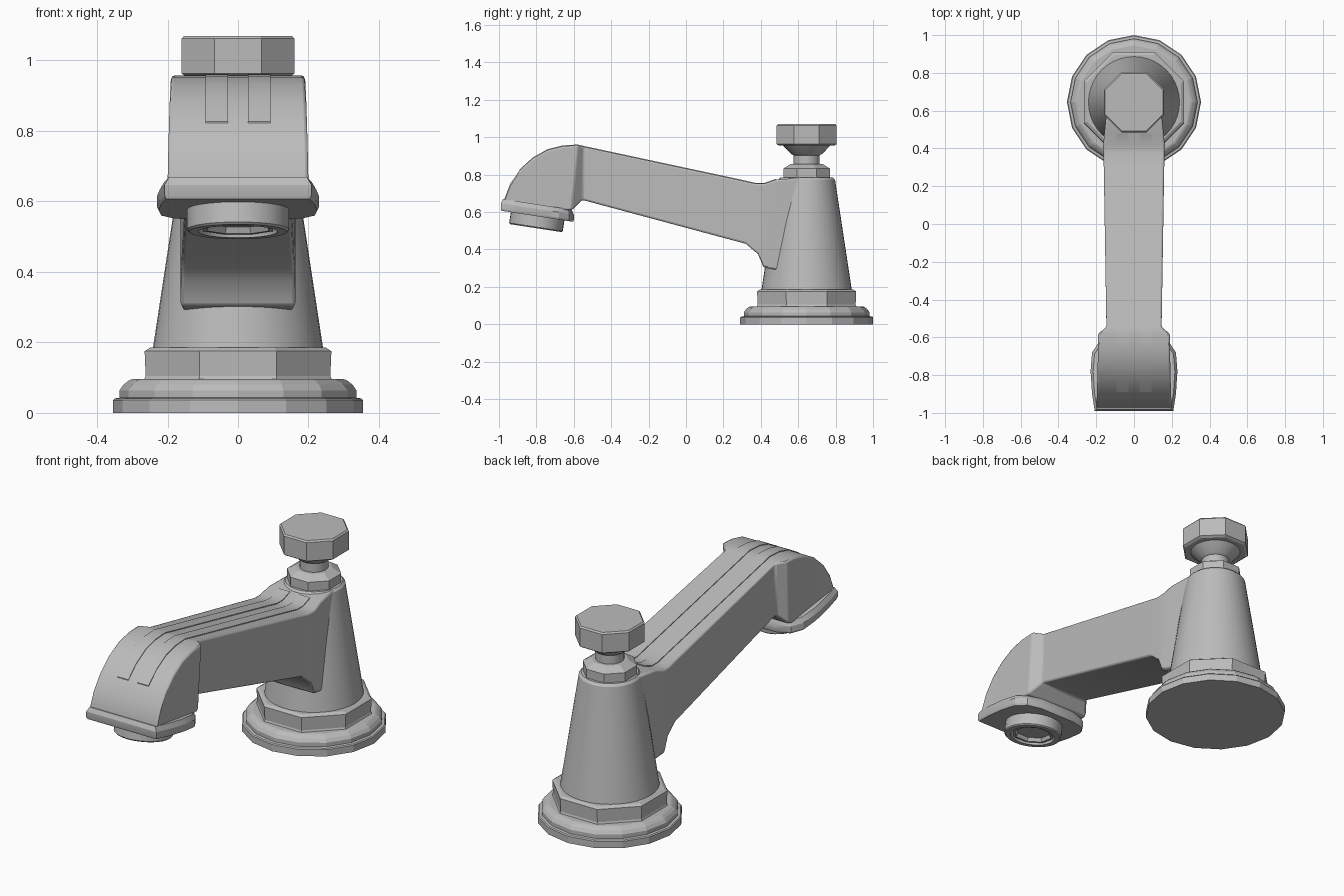
import bpy, bmesh, math
from mathutils import Matrix

cube = bpy.data.objects.get("Cube")
if cube:
    bpy.data.objects.remove(cube, do_unlink=True)

metal = bpy.data.materials.new("grey metal")
metal.use_nodes = True
GREY = (0.5, 0.5, 0.5, 1)
metal.diffuse_color = GREY
metal.node_tree.nodes["Principled BSDF"].inputs["Base Color"].default_value = GREY

POST_Y = 0.645                       # axis of the upright post
TILT = -0.154                        # slope of the outlet plane
OCT = 1 / math.cos(math.pi / 8)      # flat radius to corner radius


def finish(name, bm, smooth=None, bevel=0):
    bmesh.ops.recalc_face_normals(bm, faces=bm.faces)
    me = bpy.data.meshes.new(name)
    bm.to_mesh(me)
    bm.free()
    me.materials.append(metal)
    if smooth:
        me.shade_smooth()
        me.set_sharp_from_angle(angle=math.radians(smooth))
    ob = bpy.data.objects.new(name, me)
    bpy.context.collection.objects.link(ob)
    if bevel:
        mod = ob.modifiers.new("Bevel", "BEVEL")
        mod.width = bevel
        mod.segments = 2
        mod.limit_method = "ANGLE"
        mod.angle_limit = math.radians(32)
    return ob


def loft(name, rings, smooth=None, bevel=0, matrix=None):
    """Skin a list of equal-length point rings and cap both ends."""
    bm = bmesh.new()
    vs = [[bm.verts.new(p) for p in ring] for ring in rings]
    n = len(vs[0])
    for a, b in zip(vs, vs[1:]):
        for i in range(n):
            j = (i + 1) % n
            bm.faces.new((a[i], a[j], b[j], b[i]))
    bm.faces.new(vs[0])
    bm.faces.new(vs[-1])
    if matrix:
        bm.transform(matrix)
    return finish(name, bm, smooth, bevel)


def lathe(name, profile, sides, smooth=None, matrix=None):
    """Turn (radius, z) points; octagons get flats facing the axes."""
    off = math.pi / 8 if sides == 8 else 0
    k = OCT if sides == 8 else 1
    ang = [off + 2 * math.pi * i / sides for i in range(sides)]
    rings = [[(r * k * math.cos(a), r * k * math.sin(a), z) for a in ang]
             for r, z in profile]
    return loft(name, rings, smooth, 0,
                matrix or Matrix.Translation((0, POST_Y, 0)))


# Upright post, from the floor up
lathe("base_plate", [(.355, 0), (.355, .036), (.35, .041), (.336, .043),
                     (.336, .064), (.325, .08), (.31, .092), (.30, .096)], 16)
lathe("base_collar", [(.268, .09), (.262, .105), (.265, .175), (.25, .185)], 8)
lathe("post", [(.242, .18), (.152, .772), (.14, .785)], 40, 30)
lathe("top_collar", [(.125, .775), (.125, .832), (.085, .857)], 8)
lathe("handle_stem", [(.07, .84), (.07, .903), (.085, .912), (.135, .965)], 32, 30)
lathe("handle_knob", [(.148, .955), (.16, .963), (.16, 1.062), (.153, 1.07)], 8)

# Spout and curved head: (top y, top z, bottom y, bottom z, half width)
SPOUT = [
    (.62, .783, .62, .285, .142),
    (.48, .773, .48, .292, .157),
    (.42, .752, .415, .303, .163),
    (.37, .752, .385, .375, .162),
    (.30, .768, .32, .43, .16),
    (-.545, .949, -.555, .665, .146),
    (-.58, .957, -.61, .61, .19),
    (-.66, .952, -.66, .61, .191),
    (-.74, .932, -.74, .62, .192),
    (-.82, .887, -.82, .63, .194),
    (-.89, .823, -.89, .64, .196),
    (-.94, .75, -.94, .645, .198),
    (-.975, .66, -.975, .648, .2),
]
loft("spout", [[(-w, yt, zt), (w, yt, zt), (w, yb, zb), (-w, yb, zb)]
               for yt, zt, yb, zb, w in SPOUT], 30, .009)

# Two shallow raised bands along the top of the spout
path = [(s[0], s[1]) for s in SPOUT[1:11]]
for side, name in ((1, "left_band"), (-1, "right_band")):
    loft(name, [[(side * .028, y, z - .01), (side * .028, y, z + .004),
                 (side * .092, y, z + .004), (side * .092, y, z - .01)]
                for y, z in path], 30)

# Tilted flange around the outlet
half = [(.208, -.99), (.222, -.9), (.23, -.78), (.222, -.68), (.185, -.625), (.11, -.6)]
outline = half + [(-x, y) for x, y in reversed(half)]


def flange_ring(scale, z):
    return [(x * scale, -.8 + (y + .8) * scale, z + TILT * (y + .8) * scale)
            for x, y in outline]


loft("outlet_flange", [flange_ring(.98, .578), flange_ring(1, .588),
                       flange_ring(1, .618), flange_ring(.94, .642)], 25)

# Outlet nozzle with a recessed octagonal insert
tilted = Matrix.Translation((0, -.803, .514)) @ Matrix.Rotation(math.atan(TILT), 4, "X")
lathe("outlet_nozzle", [(.145, .1), (.145, .006), (.139, 0), (.112, 0),
                        (.108, .03)], 32, 30, tilted)
lathe("outlet_insert", [(.1, .035), (.1, .008), (.088, .008), (.08, .026)], 8, None, tilted)
